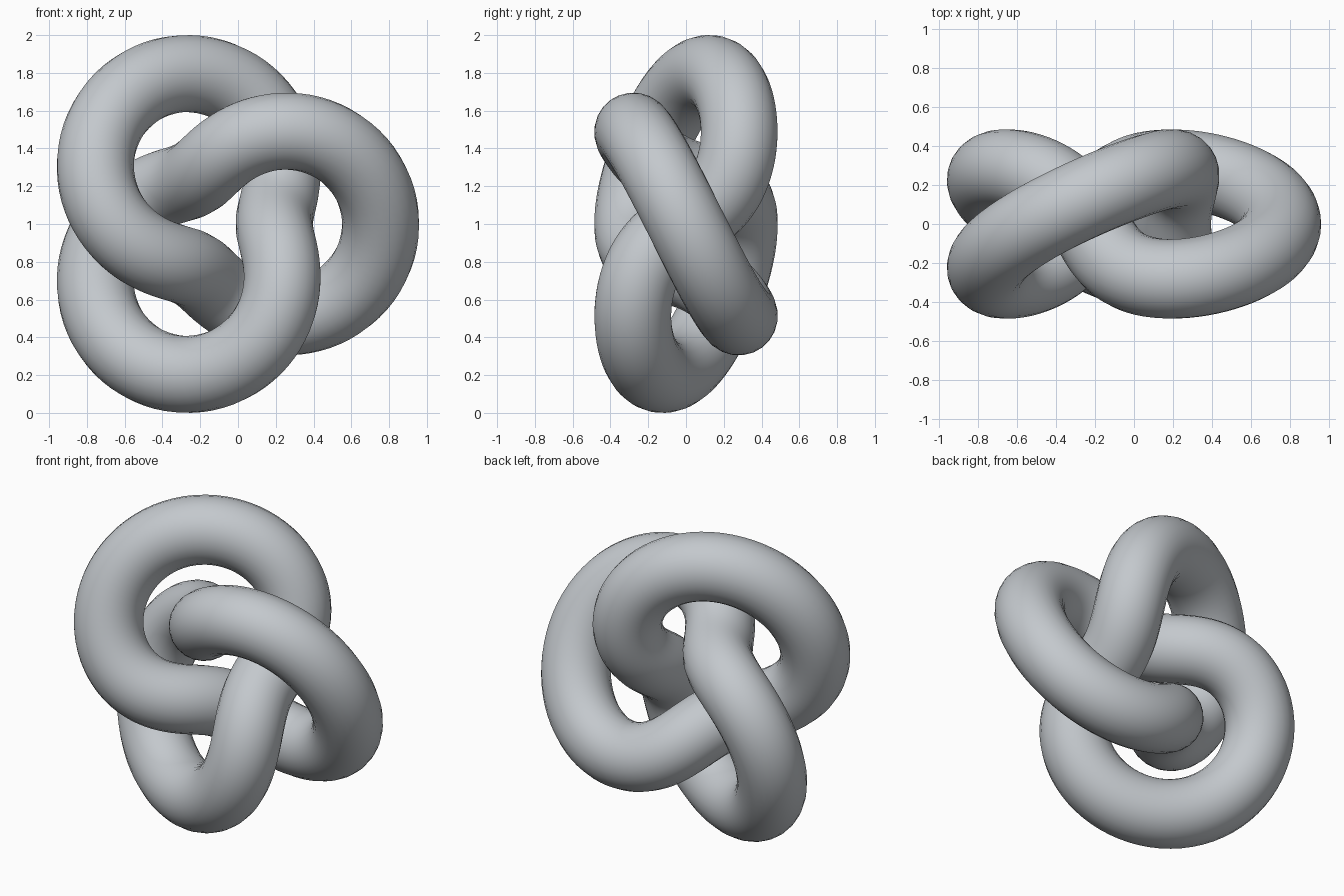
import bpy
from math import sin, cos, tau

# Remove the default cube
cube = bpy.data.objects.get("Cube")
if cube:
    bpy.data.objects.remove(cube, do_unlink=True)

SCALE = 0.2815    # size of the knot path
TUBE = 0.2045     # tube radius
SHIFT_X = -0.0895  # centres the bounding box
STEPS = 240

# Plain grey material
grey = bpy.data.materials.new("blue_grey")
grey.use_nodes = True
colour = (0.55, 0.58, 0.61, 1)
grey.diffuse_color = colour
grey.node_tree.nodes["Principled BSDF"].inputs["Base Color"].default_value = colour


def knot_point(t):
    """Trefoil: two turns around the y axis, three waves in radius and depth."""
    r = SCALE * (2 + cos(3 * t))
    return (r * cos(2 * t) + SHIFT_X, -SCALE * sin(3 * t), r * sin(2 * t) + 1)


# Closed path with a round bevel
curve = bpy.data.curves.new("trefoil_knot", "CURVE")
curve.dimensions = "3D"
curve.twist_mode = "MINIMUM"
curve.bevel_depth = TUBE
curve.bevel_resolution = 10
path = curve.splines.new("POLY")
path.points.add(STEPS - 1)
for i, point in enumerate(path.points):
    point.co = (*knot_point(tau * i / STEPS), 1)
path.use_cyclic_u = True
curve.materials.append(grey)

knot = bpy.data.objects.new("trefoil_knot", curve)
bpy.context.collection.objects.link(knot)

# Turn the tube into a smooth mesh
bpy.ops.object.select_all(action="DESELECT")
knot.select_set(True)
bpy.context.view_layer.objects.active = knot
bpy.ops.object.convert(target="MESH")
bpy.ops.object.shade_smooth()
